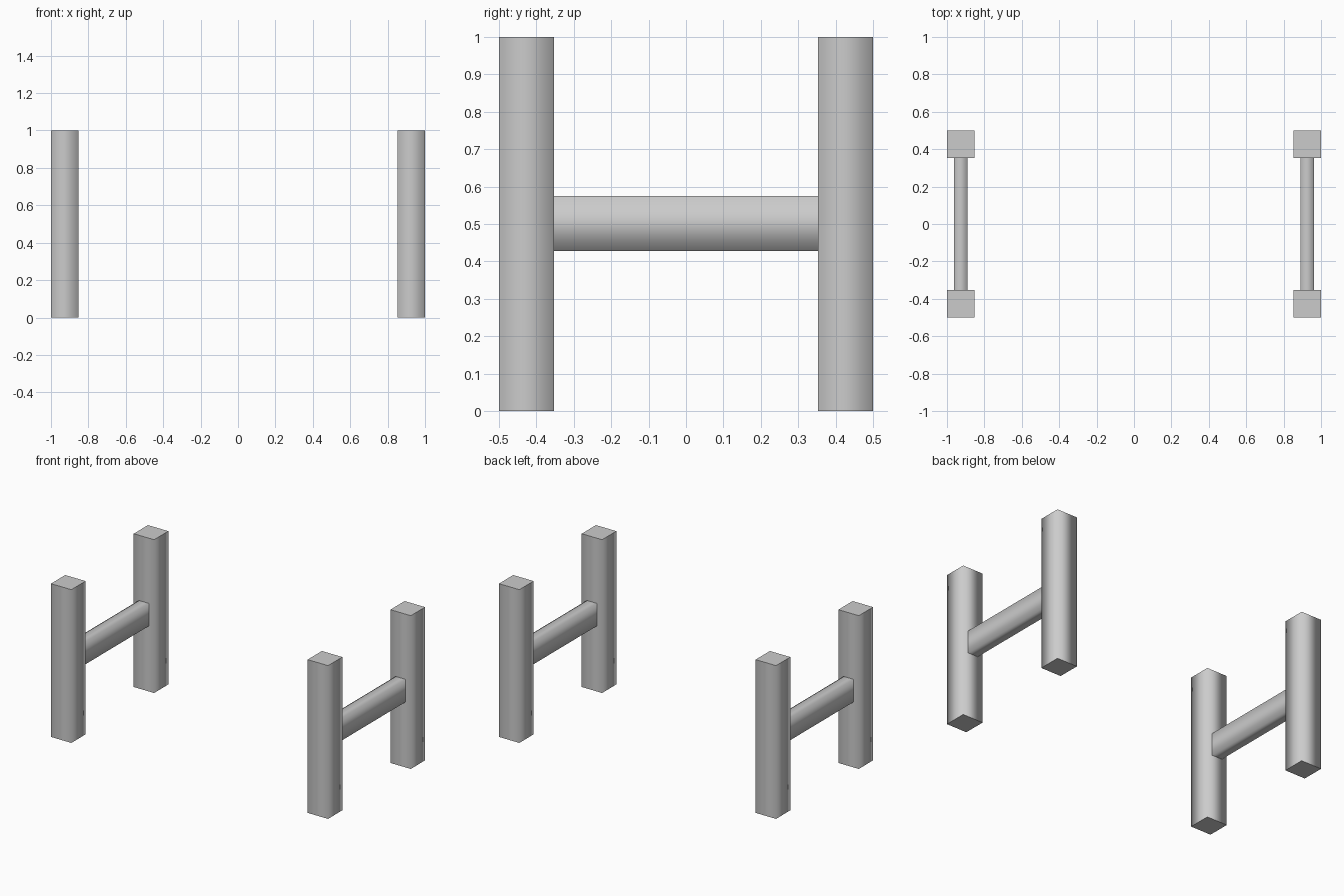
import bpy
import bmesh
from mathutils import Matrix, Vector

if "Cube" in bpy.data.objects:
    bpy.data.objects.remove(bpy.data.objects["Cube"])

POST = 0.147          # post thickness and rail height
PX, PY = 1 - POST / 2, 0.5 - POST / 2


def beam(name, center, size, axis):
    """Box with smooth long sides and crisp end caps along the given axis."""
    bm = bmesh.new()
    bmesh.ops.create_cube(bm, size=1, matrix=Matrix.Diagonal((*size, 1)))
    for f in bm.faces:
        f.smooth = True
        if abs(f.normal[axis]) > 0.9:
            f.smooth = False
            for e in f.edges:
                e.smooth = False
    mesh = bpy.data.meshes.new(name)
    bm.to_mesh(mesh)
    bm.free()
    obj = bpy.data.objects.new(name, mesh)
    obj.location = Vector(center)
    bpy.context.collection.objects.link(obj)
    return obj


for sx, side in ((-1, "left"), (1, "right")):
    # Upright posts
    for sy, end in ((-1, "front"), (1, "back")):
        beam(f"{end}_{side}_post", (sx * PX, sy * PY, 0.5), (POST, POST, 1), 2)
    # Cross rail between the posts
    beam(f"{side}_rail", (sx * PX, 0, 0.501), (0.073, 1 - 2 * POST, POST), 1)
